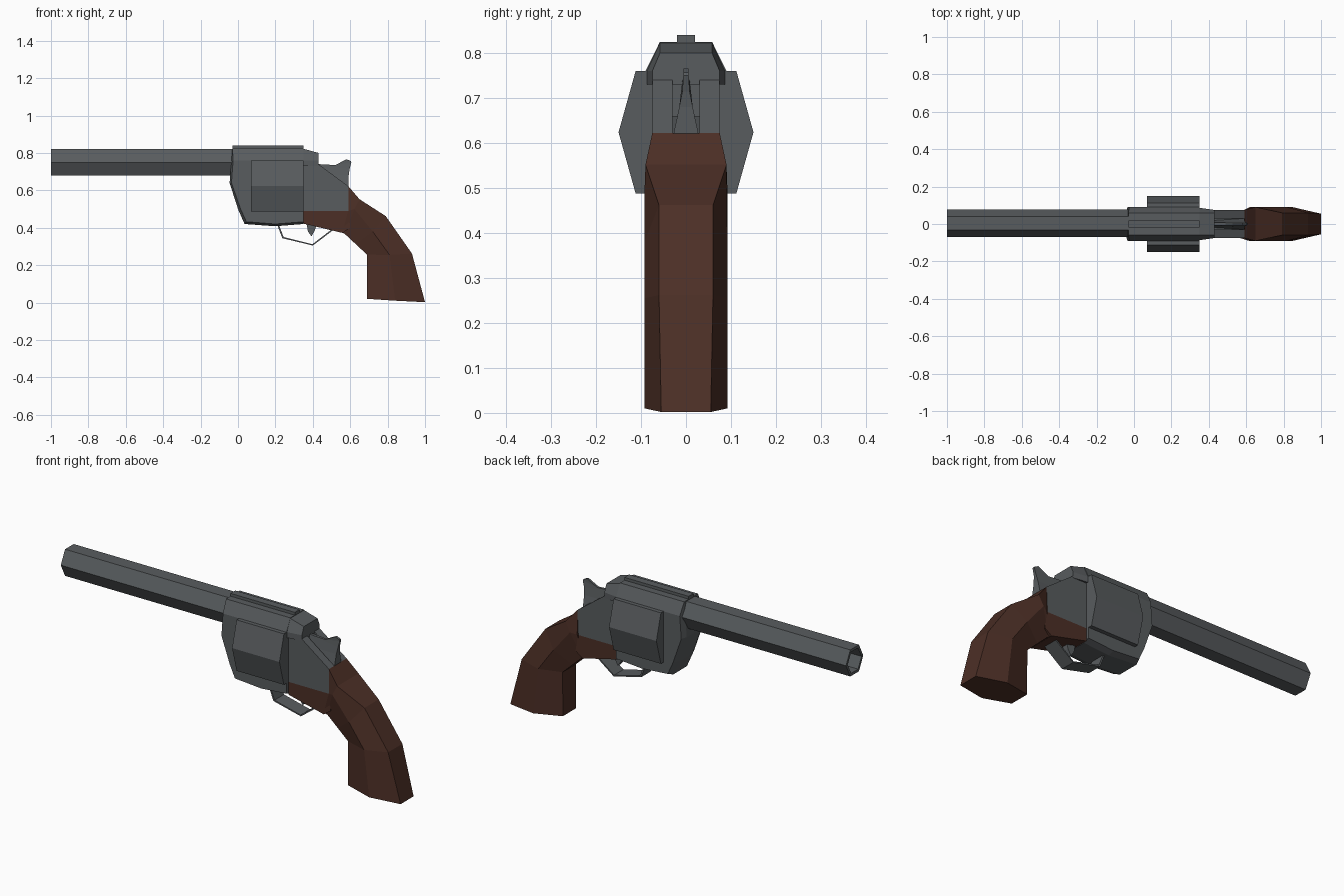
import bpy, bmesh, math


def material(name, rgb):
    m = bpy.data.materials.new(name)
    m.diffuse_color = (*rgb, 1)
    return m


STEEL = material("gunmetal", (0.098, 0.107, 0.113))
WOOD = material("dark walnut", (0.072, 0.028, 0.019))


def loft(name, rings, mat):
    """Bridge equal-length rings of points and cap both ends."""
    bm = bmesh.new()
    vs = [[bm.verts.new(p) for p in r] for r in rings]
    n = len(rings[0])
    for a, b in zip(vs, vs[1:]):
        for i in range(n):
            j = (i + 1) % n
            bm.faces.new((a[i], a[j], b[j], b[i]))
    bm.faces.new(vs[0])
    bm.faces.new(vs[-1])
    bmesh.ops.recalc_face_normals(bm, faces=bm.faces)
    me = bpy.data.meshes.new(name)
    bm.to_mesh(me)
    bm.free()
    me.materials.append(mat)
    ob = bpy.data.objects.new(name, me)
    bpy.context.collection.objects.link(ob)
    return ob


def prism(name, outline, y0, y1, mat):
    """Extrude an xz outline from y0 to y1."""
    return loft(name, [[(x, y, z) for x, z in outline] for y in (y0, y1)], mat)


def hexagon(x, s):
    """Flat-topped barrel section."""
    return [(x, 0.004 + s * 0.081 * math.cos(math.radians(60 * i)) * 0.9,
             0.75 + s * 0.082 * math.sin(math.radians(60 * i))) for i in range(6)]


# Barrel with a hollow muzzle
loft("barrel", [hexagon(0.0, 1), hexagon(-1, 1), hexagon(-1, 0.8), hexagon(-0.6, 0.8)], STEEL)

# Frame with chamfered edges around the cylinder
core = [(-0.03, 0.825), (-0.045, 0.64), (0.0, 0.5), (0.035, 0.42),
        (0.2, 0.408), (0.35, 0.42), (0.35, 0.825)]
side = [(-0.026, 0.76), (-0.035, 0.64), (0.014, 0.5), (0.045, 0.432),
        (0.2, 0.42), (0.35, 0.432), (0.35, 0.76)]
loft("frame", [[(x, y, z) for x, z in o] for o, y in
               ((side, -0.09), (core, -0.058), (core, 0.058), (side, 0.09))], STEEL)

# Top strap step behind the cylinder, and the sight rib
loft("rear_strap", [[(x, -a, 0.73), (x, -a, 0.76), (x, -0.058, z),
                     (x, 0.058, z), (x, a, 0.76), (x, a, 0.73)]
                    for x, a, z in ((0.34, 0.088, 0.825), (0.43, 0.075, 0.80))], STEEL)
prism("sight_rib", [(-0.03, 0.81), (0.35, 0.81), (0.35, 0.84), (-0.03, 0.84)],
      -0.02, 0.02, STEEL)

# Six-sided cylinder bulging out of both sides
loft("cylinder", [[(x, -0.15, 0.624), (x, -0.112, 0.76), (x, 0.112, 0.76),
                   (x, 0.15, 0.624), (x, 0.112, 0.488), (x, -0.112, 0.488)]
                  for x in (0.07, 0.35)], STEEL)

# Rear frame: two cheeks either side of the hammer slot
cheek = [(0.34, 0.49), (0.59, 0.49), (0.59, 0.622), (0.43, 0.74), (0.34, 0.74)]
for name, s in (("near_cheek", -1), ("far_cheek", 1)):
    prism(name, cheek, s * 0.03, s * 0.075, STEEL)
prism("slot_floor", [(0.34, 0.49), (0.59, 0.49), (0.59, 0.61), (0.43, 0.66), (0.34, 0.66)],
      -0.031, 0.031, STEEL)

# Hammer, wide at its root and narrowing to the spur
loft("hammer", [[(x0, -w, z0), (x0, w, z0), (x1, w, z1), (x1, -w, z1)]
                for x0, z0, x1, z1, w in ((0.43, 0.61, 0.59, 0.61, 0.03),
                                          (0.43, 0.68, 0.592, 0.68, 0.015),
                                          (0.43, 0.74, 0.597, 0.715, 0.008),
                                          (0.52, 0.735, 0.606, 0.75, 0.006),
                                          (0.58, 0.766, 0.602, 0.757, 0.006))], STEEL)

# Wooden tang under the rear frame
prism("grip_tang", [(0.35, 0.422), (0.35, 0.49), (0.595, 0.49), (0.6, 0.4), (0.56, 0.372)],
      -0.075, 0.075, WOOD)


# Curved grip: six-sided sections given as front, side and back points
def section(fx, fz, fw, mx, mz, mw, bx, bz, bw):
    return [(fx, -fw, fz), (mx, -mw, mz), (bx, -bw, bz),
            (bx, bw, bz), (mx, mw, mz), (fx, fw, fz)]


loft("grip", [section(*s) for s in (
    (0.55, 0.378, 0.07, 0.59, 0.49, 0.076, 0.59, 0.622, 0.075),
    (0.57, 0.368, 0.06, 0.622, 0.50, 0.092, 0.65, 0.552, 0.09),
    (0.63, 0.312, 0.058, 0.72, 0.38, 0.092, 0.79, 0.462, 0.06),
    (0.69, 0.256, 0.056, 0.81, 0.255, 0.092, 0.93, 0.262, 0.06),
    (0.69, 0.02, 0.055, 0.84, 0.01, 0.092, 1.0, 0.002, 0.055))], WOOD)

# Trigger guard strip and trigger
guard = [(0.21, 0.415), (0.237, 0.344), (0.40, 0.305), (0.51, 0.388)]
inner = [(0.219, 0.415), (0.244, 0.350), (0.398, 0.312), (0.505, 0.394)]
loft("trigger_guard", [[(ox, -0.04, oz), (ox, 0.04, oz), (ix, 0.04, iz), (ix, -0.04, iz)]
                       for (ox, oz), (ix, iz) in zip(guard, inner)], STEEL)
prism("trigger", [(0.365, 0.43), (0.425, 0.43), (0.41, 0.385), (0.393, 0.354), (0.374, 0.38)],
      -0.015, 0.015, STEEL)
